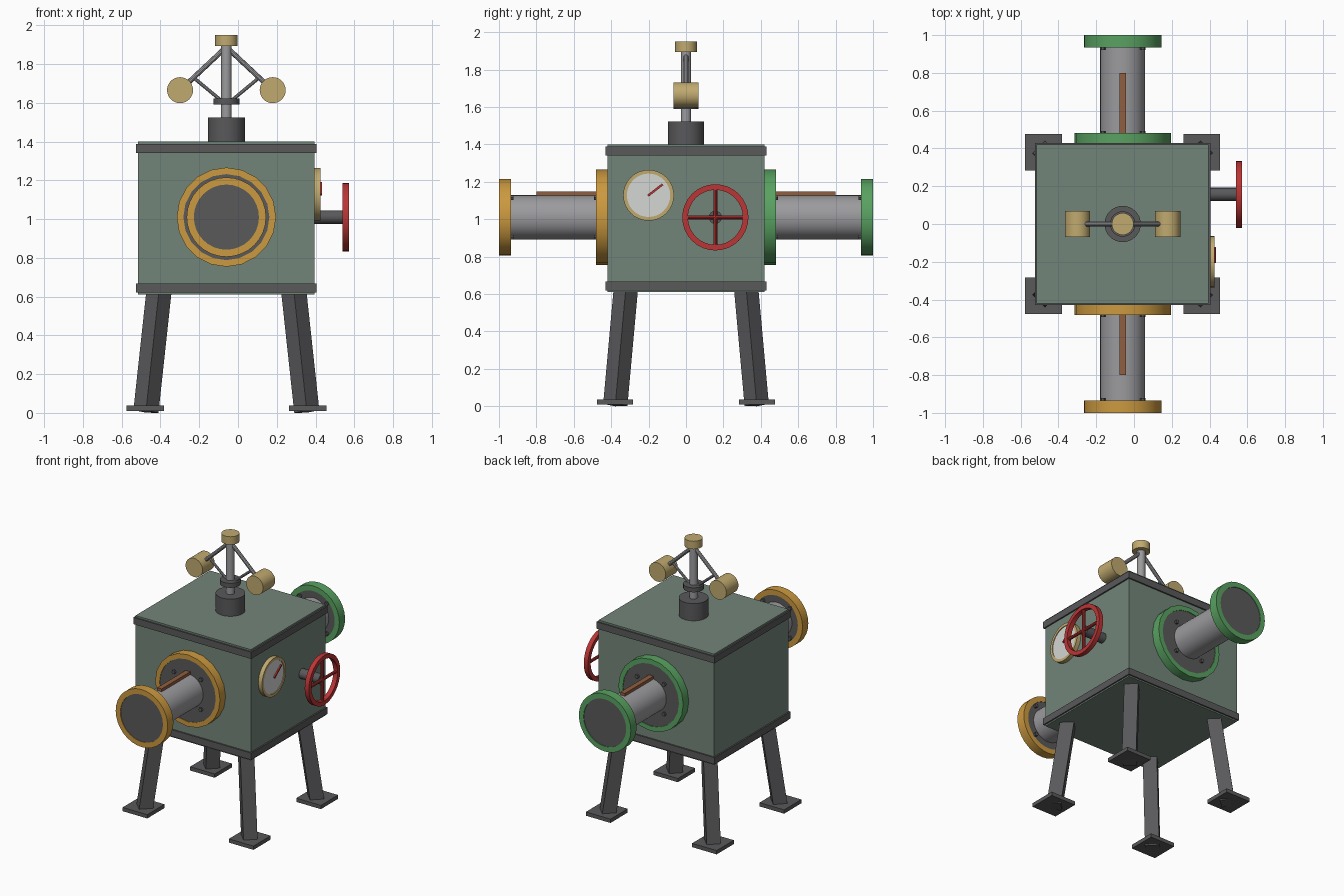
import bpy, bmesh, math
from mathutils import Vector, Matrix

cube = bpy.data.objects.get("Cube")
if cube:
    bpy.data.objects.remove(cube, do_unlink=True)


def material(name, r, g, b):
    m = bpy.data.materials.new(name)
    m.use_nodes = True
    m.diffuse_color = (r, g, b, 1)
    bsdf = next(n for n in m.node_tree.nodes if n.type == 'BSDF_PRINCIPLED')
    bsdf.inputs["Base Color"].default_value = (r, g, b, 1)
    bsdf.inputs["Roughness"].default_value = 0.7
    return m


BODY = material("sage_paint", 0.17, 0.235, 0.19)
DARK = material("dark_iron", 0.1, 0.1, 0.105)
STEEL = material("light_steel", 0.33, 0.33, 0.345)
AMBER = material("amber_paint", 0.6, 0.32, 0.05)
GREEN = material("green_paint", 0.1, 0.36, 0.12)
BRASS = material("pale_brass", 0.53, 0.4, 0.16)
RED = material("red_paint", 0.5, 0.035, 0.035)
COPPER = material("copper", 0.28, 0.11, 0.05)
WHITE = material("dial_white", 0.66, 0.68, 0.66)


def finish(name, bm, mat, smooth=False):
    bmesh.ops.recalc_face_normals(bm, faces=bm.faces)
    me = bpy.data.meshes.new(name)
    bm.to_mesh(me)
    bm.free()
    me.materials.append(mat)
    ob = bpy.data.objects.new(name, me)
    bpy.context.collection.objects.link(ob)
    if smooth:
        bpy.ops.object.select_all(action='DESELECT')
        ob.select_set(True)
        bpy.context.view_layer.objects.active = ob
        bpy.ops.object.shade_smooth_by_angle(angle=math.radians(35))
    return ob


def box(name, lo, hi, mat):
    lo, hi = Vector(lo), Vector(hi)
    bm = bmesh.new()
    bmesh.ops.create_cube(bm, size=1, matrix=Matrix.Translation((lo + hi) / 2)
                          @ Matrix.Diagonal((*(hi - lo), 1)))
    return finish(name, bm, mat)


def tube(name, p0, p1, r, mat, n=32, inner=0):
    """Cylinder from p0 to p1, or a flat-sided ring when inner is set."""
    p0, p1 = Vector(p0), Vector(p1)
    d = p1 - p0
    bm = bmesh.new()
    profile = [(inner, 0), (r, 0), (r, d.length), (inner, d.length)]
    vs = [bm.verts.new((a, 0, h)) for a, h in profile]
    es = [bm.edges.new((vs[i], vs[i + 1])) for i in range(3)]
    if inner:
        es.append(bm.edges.new((vs[3], vs[0])))
    bmesh.ops.spin(bm, geom=vs + es, cent=(0, 0, 0), axis=(0, 0, 1),
                   angle=math.tau, steps=n, use_merge=True)
    bmesh.ops.remove_doubles(bm, verts=bm.verts, dist=1e-5)
    turn = Vector((0, 0, 1)).rotation_difference(d).to_matrix().to_4x4()
    bm.transform(Matrix.Translation(p0) @ turn)
    return finish(name, bm, mat, n > 8)


CX, PZ = -0.06, 1.01            # body centre line and pipe height
HX, HY = 0.455, 0.42            # body half sizes

# Tank body with two iron bands
box("tank_body", (CX - HX, -HY, 0.61), (CX + HX, HY, 1.4), BODY)
for name, z in (("lower_band", 0.62), ("upper_band", 1.34)):
    box(name, (CX - HX - 0.01, -HY - 0.01, z), (CX + HX + 0.01, HY + 0.01, z + 0.048), DARK)

# Splayed legs on square feet
for sx, xn in ((-1, "right"), (1, "left")):
    for sy, yn in ((-1, "front"), (1, "back")):
        tube(f"{yn}_{xn}_leg", (CX + sx * 0.415, sy * 0.378, 0.007),
             (CX + sx * 0.348, sy * 0.322, 0.625), 0.065, DARK, 4)
        fx, fy = CX + sx * 0.419, sy * 0.38
        box(f"{yn}_{xn}_foot", (fx - 0.097, fy - 0.097, 0.01),
            (fx + 0.097, fy + 0.097, 0.037), DARK)

# Front and back pipes, with flanges, bolts and a copper strip
for s, side, paint in ((-1, "front", AMBER), (1, "back", GREEN)):
    def along(y, dx=0.0, dz=0.0):
        return (CX + dx, s * y, PZ + dz)

    tube(f"{side}_pipe", along(0.41), along(0.985), 0.119, STEEL)
    tube(f"{side}_wall_flange", along(0.41), along(0.482), 0.256, paint, 20, 0.222)
    tube(f"{side}_wall_disc", along(0.41), along(0.478), 0.224, DARK)
    tube(f"{side}_end_flange", along(0.935), along(1.0), 0.205, paint, 32, 0.168)
    tube(f"{side}_end_disc", along(0.939), along(0.996), 0.17, DARK)
    y0, y1 = sorted((s * 0.47, s * 0.8))
    box(f"{side}_copper_strip", (CX - 0.018, y0, PZ + 0.11),
        (CX + 0.018, y1, PZ + 0.138), COPPER)
    for i in range(4):
        a = math.radians(45 + 90 * i)
        dx, dz = 0.15 * math.cos(a), 0.15 * math.sin(a)
        tube(f"{side}_wall_bolt", along(0.47, dx, dz), along(0.493, dx, dz), 0.014, DARK, 6)
        tube(f"{side}_end_bolt", along(0.922, dx, dz), along(0.95, dx, dz), 0.014, DARK, 6)

# Pressure gauge on the left wall
WX, GY, GZ = CX + HX, -0.2, 1.128
tube("gauge_rim", (WX - 0.01, GY, GZ), (0.425, GY, GZ), 0.136, BRASS, 32, 0.116)
tube("gauge_face", (WX - 0.01, GY, GZ), (0.42, GY, GZ), 0.118, WHITE)
needle = box("gauge_needle", (0, -0.004, -0.006), (0.009, 0.095, 0.006), RED)
needle.location = (0.424, GY, GZ)
needle.rotation_euler.x = math.radians(38)

# Valve wheel on the left wall
VY = 0.157
tube("valve_stem", (WX - 0.01, VY, PZ), (0.55, VY, PZ), 0.035, DARK, 16)
tube("valve_wheel", (0.54, VY, PZ), (0.573, VY, PZ), 0.177, RED, 32, 0.147)
tube("wheel_spoke_across", (0.556, VY - 0.155, PZ), (0.556, VY + 0.155, PZ), 0.011, RED, 10)
tube("wheel_spoke_upright", (0.556, VY, PZ - 0.155), (0.556, VY, PZ + 0.155), 0.011, RED, 10)

# Spinning governor on the roof
for name, z0, z1, r, mat in (("governor_base", 1.395, 1.523, 0.096, DARK),
                             ("governor_shaft", 1.5, 1.9, 0.027, STEEL),
                             ("governor_collar", 1.59, 1.622, 0.067, DARK),
                             ("governor_cap", 1.893, 1.95, 0.058, BRASS)):
    tube(name, (CX, 0, z0), (CX, 0, z1), r, mat)
for s, side in ((-1, "right"), (1, "left")):
    tube(f"{side}_weight", (CX + s * 0.239, -0.068, 1.665),
         (CX + s * 0.239, 0.068, 1.665), 0.067, BRASS)
    tube(f"{side}_arm", (CX, 0, 1.888), (CX + s * 0.235, 0, 1.668), 0.013, STEEL, 10)
    tube(f"{side}_link", (CX + s * 0.02, 0, 1.606), (CX + s * 0.16, 0, 1.722),
         0.009, STEEL, 10)
